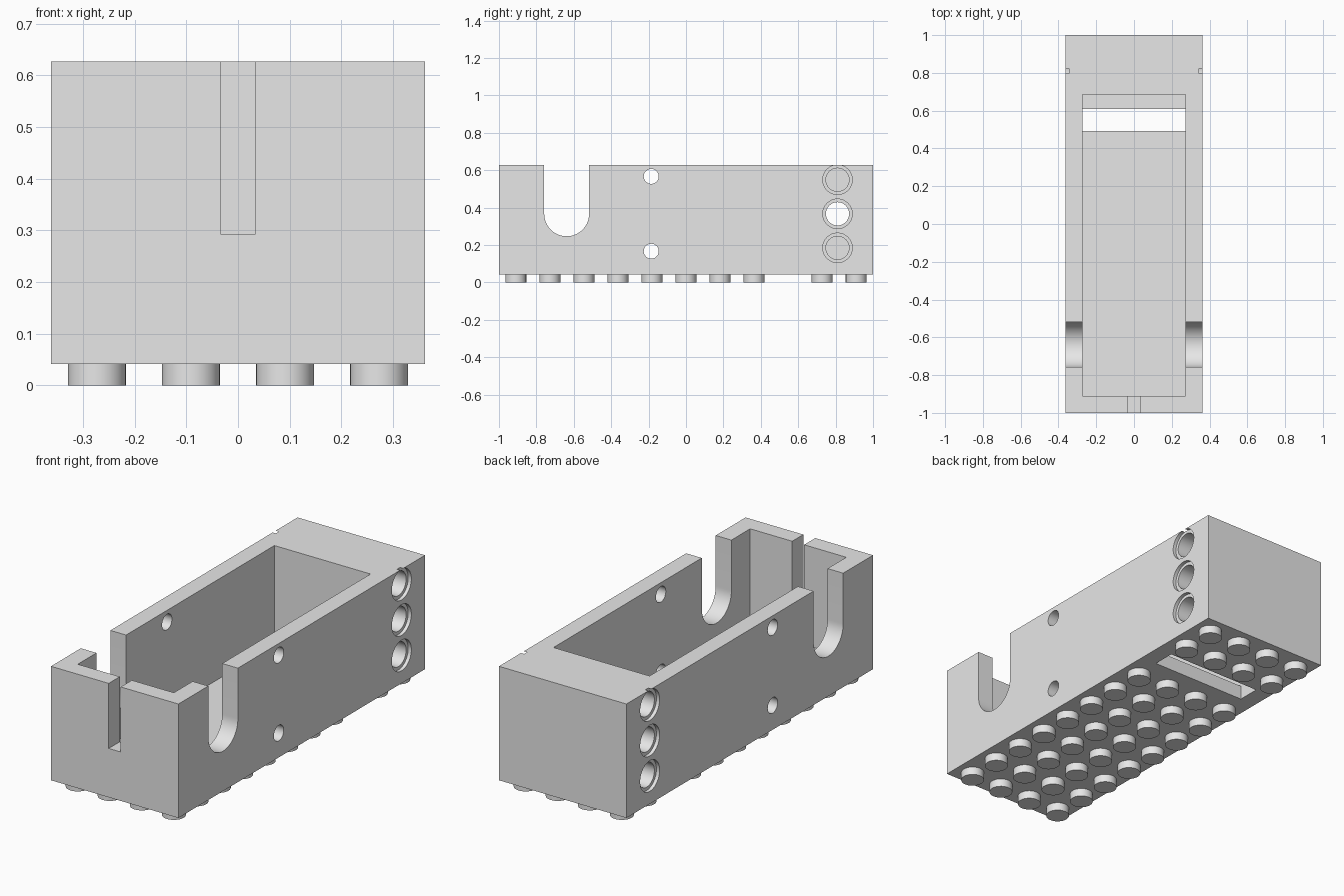
import bpy, bmesh, math

if "Cube" in bpy.data.objects:
    bpy.data.objects.remove(bpy.data.objects["Cube"])

grey = bpy.data.materials.new("light grey")
grey.diffuse_color = (0.8, 0.8, 0.8, 1)
grey.use_nodes = True
grey.node_tree.nodes["Principled BSDF"].inputs["Base Color"].default_value = grey.diffuse_color

X, Z0, Z1 = 0.362, 0.042, 0.627      # half width, underside, top
CAV = 0.273                          # cavity half width
FLOOR = 0.115                        # cavity floor height


def finish(name, bm):
    bmesh.ops.recalc_face_normals(bm, faces=bm.faces[:])
    me = bpy.data.meshes.new(name)
    bm.to_mesh(me)
    bm.free()
    me.materials.append(grey)
    ob = bpy.data.objects.new(name, me)
    bpy.context.collection.objects.link(ob)
    return ob


def prism(name, profile, x0, x1):
    """Extrude a (y, z) profile along x."""
    bm = bmesh.new()
    face = bm.faces.new([bm.verts.new((x0, y, z)) for y, z in profile])
    ext = bmesh.ops.extrude_face_region(bm, geom=[face])
    verts = [v for v in ext["geom"] if isinstance(v, bmesh.types.BMVert)]
    bmesh.ops.translate(bm, verts=verts, vec=(x1 - x0, 0, 0))
    return finish(name, bm)


def box(name, x0, x1, y0, y1, z0, z1):
    return prism(name, [(y0, z0), (y1, z0), (y1, z1), (y0, z1)], x0, x1)


def arc(y, z, r, a0, a1, n):
    return [(y + r * math.cos(a0 + (a1 - a0) * i / n),
             z + r * math.sin(a0 + (a1 - a0) * i / n)) for i in range(n + 1)]


def bore(name, y, z, r, x0, x1):
    return prism(name, arc(y, z, r, 0, 2 * math.pi, 48)[:-1], x0, x1)


def cut(target, cutter):
    cutter.hide_render = True
    mod = target.modifiers.new("cut", "BOOLEAN")
    mod.operation = "DIFFERENCE"
    mod.solver = "EXACT"
    mod.object = cutter
    bpy.context.view_layer.objects.active = target
    bpy.ops.object.modifier_apply(modifier=mod.name)
    bpy.data.objects.remove(cutter)


def smooth(ob):
    bpy.ops.object.select_all(action="DESELECT")
    ob.select_set(True)
    bpy.context.view_layer.objects.active = ob
    bpy.ops.object.shade_smooth_by_angle(angle=math.radians(30))


# Housing block with open cavity
body = box("housing", -X, X, -1, 1, Z0, Z1)
cut(body, box("cavity", -CAV, CAV, -0.91, 0.685, FLOOR, 0.8))
# Cross slot through the floor
cut(body, box("floor_slot", -CAV + 0.0005, CAV - 0.0005, 0.493, 0.61, -0.1, 0.2))
# Narrow notch in the front wall
cut(body, box("front_notch", -0.034, 0.034, -1.1, -0.8, 0.293, 0.8))
# Round-bottomed notches in both side walls
u_profile = [(-0.758, 0.8)] + arc(-0.638, 0.367, 0.12, math.pi, 2 * math.pi, 32) + [(-0.518, 0.8)]
cut(body, prism("side_notch", u_profile, -0.5, 0.5))
# Small through holes in the side walls
for z in (0.167, 0.567):
    cut(body, bore("small_hole", -0.186, z, 0.04, -0.5, 0.5))
# Pin holes: middle one runs through, the others are blind
for z in (0.185, 0.367, 0.549):
    if z == 0.367:
        cut(body, bore("pin_hole", 0.81, z, 0.062, -0.5, 0.5))
    for s in (-1, 1):
        if z != 0.367:
            cut(body, bore("pin_hole", 0.81, z, 0.062, *sorted((s * 0.18, s * 0.5))))
        cut(body, bore("pin_rim", 0.81, z, 0.079, *sorted((s * (X - 0.018), s * 0.5))))
smooth(body)

# Studs on the underside, leaving one row free for the floor slot
bm = bmesh.new()
for row in range(11):
    if row == 8:
        continue
    for col in range(4):
        new = bmesh.ops.create_cone(bm, cap_ends=True, segments=40, radius1=0.056,
                                    radius2=0.056, depth=Z0)
        bmesh.ops.translate(bm, verts=new["verts"],
                            vec=((col - 1.5) * 0.182, (row - 5) * 0.182, Z0 / 2))
smooth(finish("bottom_studs", bm))
